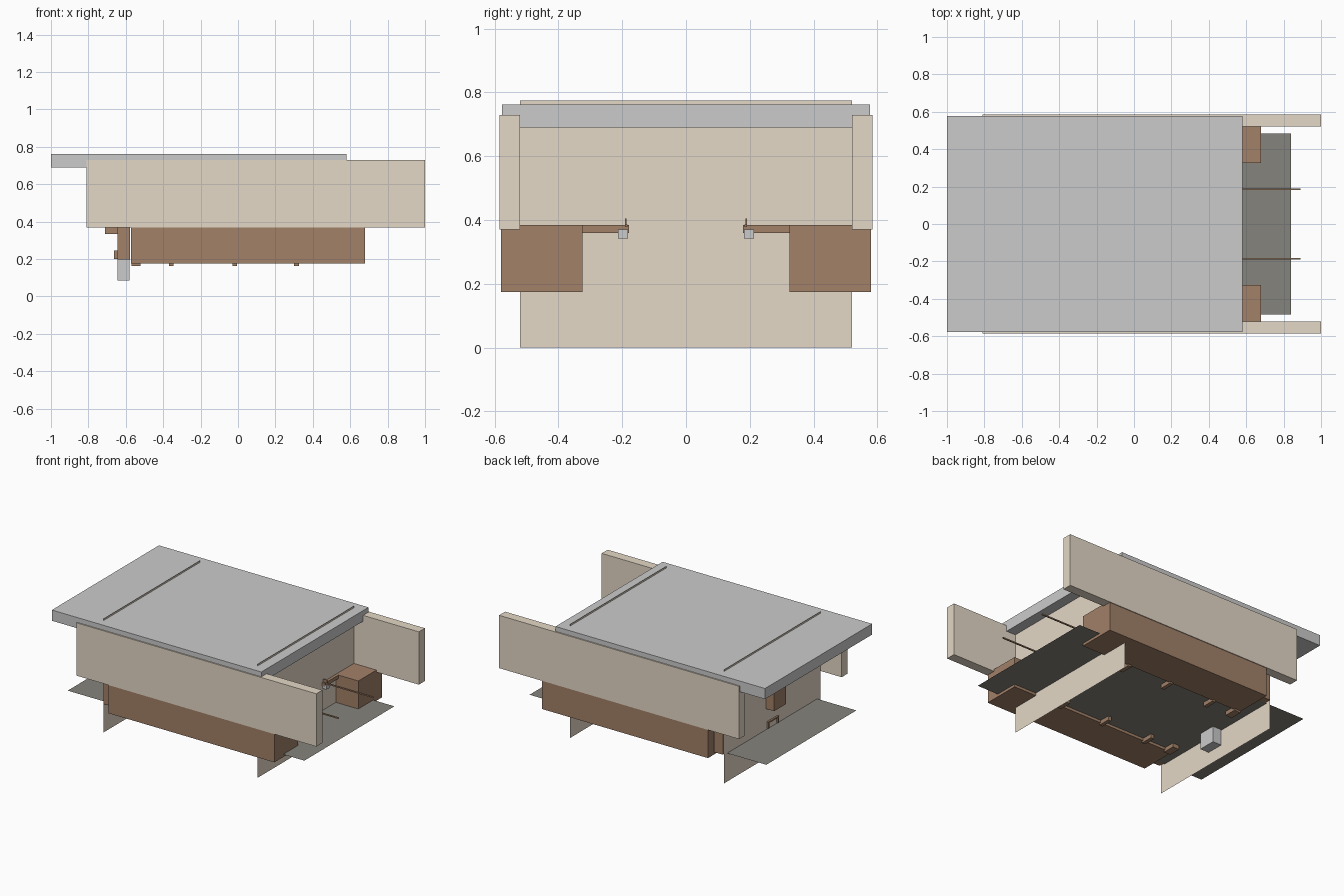
import bpy, bmesh

if "Cube" in bpy.data.objects:
    bpy.data.objects.remove(bpy.data.objects["Cube"])


def material(name, rgb):
    m = bpy.data.materials.new(name)
    m.diffuse_color = (*rgb, 1)
    m.use_nodes = True
    m.node_tree.nodes["Principled BSDF"].inputs["Base Color"].default_value = m.diffuse_color
    return m


BEIGE = material("beige", (0.78, 0.69, 0.57))
BROWN = material("brown", (0.36, 0.22, 0.14))
DARK = material("dark_grey", (0.24, 0.23, 0.20))


def finish(name, bm, mat):
    me = bpy.data.meshes.new(name)
    bm.to_mesh(me)
    bm.free()
    if mat:
        me.materials.append(mat)
    ob = bpy.data.objects.new(name, me)
    bpy.context.collection.objects.link(ob)
    return ob


def box(name, x, y, z, mat=None, mirror=False):
    """Box from (min, max) ranges, optionally mirrored across y = 0."""
    bm = bmesh.new()
    bmesh.ops.create_cube(bm, size=1)
    for v in bm.verts:
        v.co = [r[0] + (c + 0.5) * (r[1] - r[0]) for r, c in zip((x, y, z), v.co)]
    ob = finish(name, bm, mat)
    if mirror:
        mod = ob.modifiers.new("mirror", 'MIRROR')
        mod.use_axis = (False, True, False)
    return ob


def sheet(name, corners, mat):
    bm = bmesh.new()
    bm.faces.new([bm.verts.new(c) for c in corners])
    return finish(name, bm, mat)


# Top slab and long side rails
box("top_slab", (-1.0, 0.58), (-0.577, 0.577), (0.69, 0.763))
box("side_rails", (-0.81, 1.0), (0.52, 0.585), (0.37, 0.73), BEIGE, True)

# Lower side blocks
box("lower_blocks", (-0.572, 0.68), (0.325, 0.58), (0.175, 0.384), BROWN, True)

# Upright end panels, which pass through the slab
for name, x in (("left_panel", -0.65), ("right_panel", 0.51)):
    sheet(name, [(x, -0.52, 0), (x, 0.52, 0), (x, 0.52, 0.775), (x, -0.52, 0.775)], BEIGE)

# Thin floor sheet
sheet("floor_sheet", [(-0.945, -0.485, 0.193), (0.84, -0.485, 0.193),
                      (0.84, 0.485, 0.193), (-0.945, 0.485, 0.193)], DARK)

# Crosspiece behind the left panel, with a peg below it
box("crosspiece", (-0.645, -0.577), (-0.525, 0.525), (0.197, 0.37), BROWN)
box("peg", (-0.645, -0.58), (-0.06, 0.06), (0.085, 0.2))

# Block and handle loop on the outside of the left panel
box("outer_block", (-0.71, -0.645), (-0.065, 0.065), (0.335, 0.47), BROWN)
box("handle_sides", (-0.662, -0.645), (0.045, 0.057), (0.2, 0.245), BROWN, True)
box("handle_bar", (-0.662, -0.65), (-0.045, 0.045), (0.235, 0.245), BROWN)

# Small tabs under the floor
for i, (a, b) in enumerate(((-0.57, -0.52), (-0.37, -0.345), (-0.03, -0.005), (0.30, 0.327))):
    box(f"floor_tabs_{i + 1}", (a, b), (0.25, 0.335), (0.163, 0.19), BROWN, True)

# Arms, clips and rods at the right end
box("arms", (0.50, 0.53), (0.178, 0.33), (0.36, 0.384), BROWN, True)
box("clips", (0.50, 0.54), (0.182, 0.213), (0.342, 0.37), None, True)
box("rods", (0.50, 0.89), (0.183, 0.191), (0.378, 0.386), BROWN, True)
box("rod_guides", (0.51, 0.54), (0.186, 0.192), (0.384, 0.405), BROWN, True)
